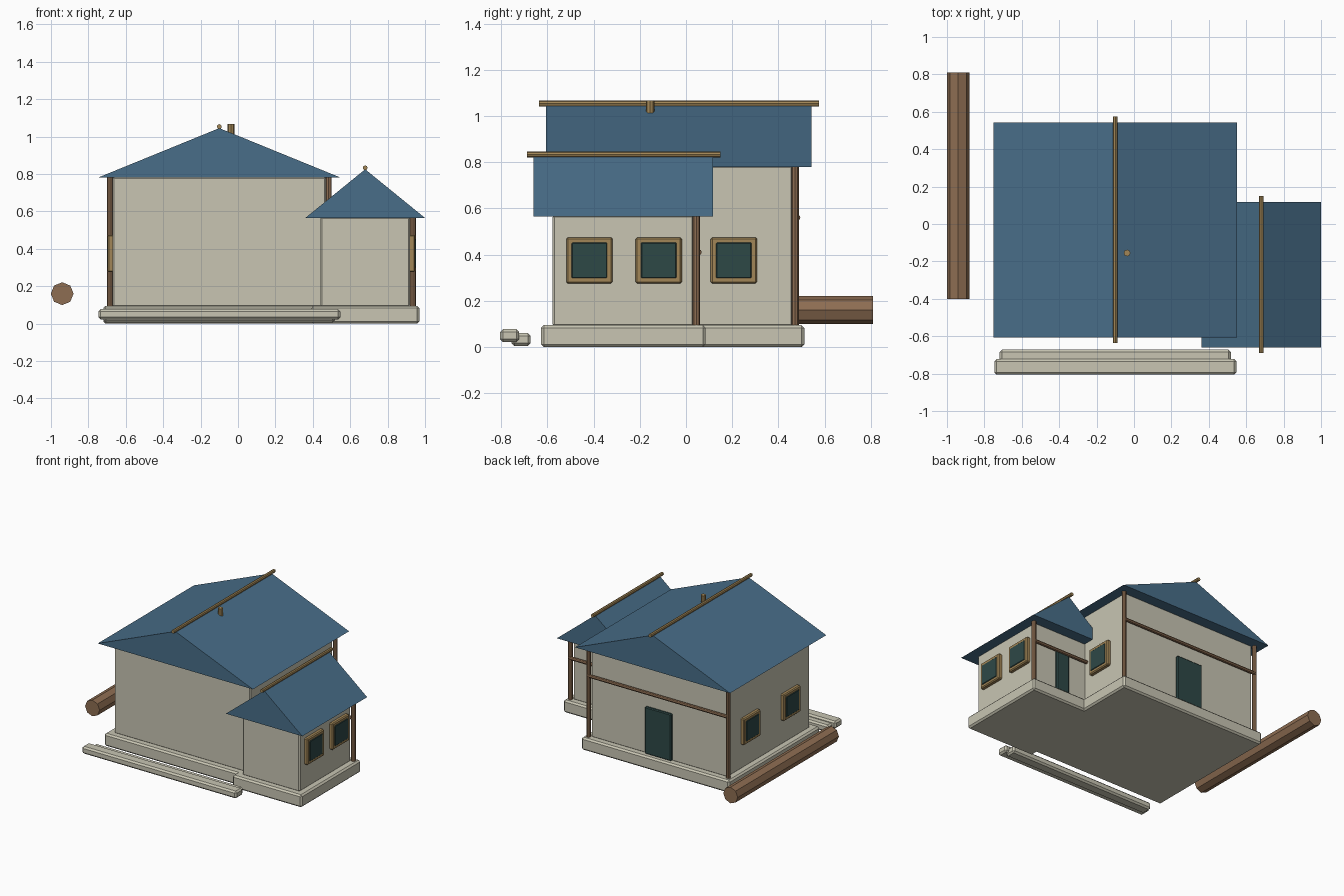
import bpy, bmesh
from math import pi
from mathutils import Matrix, Vector

old = bpy.data.objects.get("Cube")
if old:
    bpy.data.objects.remove(old, do_unlink=True)


def material(name, rgb):
    m = bpy.data.materials.new(name)
    m.use_nodes = True
    m.diffuse_color = (*rgb, 1)
    m.node_tree.nodes["Principled BSDF"].inputs["Base Color"].default_value = (*rgb, 1)
    return m


plaster = material("pale plaster", (0.58, 0.56, 0.45))
roof_blue = material("slate blue", (0.065, 0.155, 0.25))
wood = material("brown wood", (0.27, 0.155, 0.085))
trim = material("golden wood", (0.36, 0.24, 0.095))
glass = material("dark green", (0.027, 0.065, 0.062))


def finish(name, bm, mat, bevel=0):
    bmesh.ops.recalc_face_normals(bm, faces=bm.faces)
    mesh = bpy.data.meshes.new(name)
    bm.to_mesh(mesh)
    bm.free()
    mesh.materials.append(mat)
    ob = bpy.data.objects.new(name, mesh)
    bpy.context.scene.collection.objects.link(ob)
    if bevel:
        mod = ob.modifiers.new("edge bevel", "BEVEL")
        mod.width = bevel
        mod.segments = 1
    return ob


def box(name, x, y, z, mat, bevel=0.008):
    """Box from its (low, high) range on each axis."""
    bm = bmesh.new()
    mid = Vector([(r[0] + r[1]) / 2 for r in (x, y, z)])
    size = [r[1] - r[0] for r in (x, y, z)]
    bmesh.ops.create_cube(bm, size=1, matrix=Matrix.Translation(mid) @ Matrix.Diagonal((*size, 1)))
    return finish(name, bm, mat, bevel)


def rod(name, start, end, radius, mat):
    """Eight-sided rod between two points."""
    bm = bmesh.new()
    a, b = Vector(start), Vector(end)
    turn = (b - a).to_track_quat("Z", "Y").to_matrix().to_4x4()
    bmesh.ops.create_cone(bm, cap_ends=True, segments=8, radius1=radius, radius2=radius,
                          depth=(b - a).length, matrix=Matrix.Translation((a + b) / 2) @ turn)
    return finish(name, bm, mat)


def gable(name, x, y, z):
    """Solid triangular roof with its ridge along y."""
    bm = bmesh.new()
    section = ((x[0], z[0]), (x[1], z[0]), ((x[0] + x[1]) / 2, z[1]))
    face = bm.faces.new([bm.verts.new((px, y[0], pz)) for px, pz in section])
    out = bmesh.ops.extrude_face_region(bm, geom=[face])
    moved = [v for v in out["geom"] if isinstance(v, bmesh.types.BMVert)]
    bmesh.ops.translate(bm, verts=moved, vec=(0, y[1] - y[0], 0))
    return finish(name, bm, roof_blue)


def building(prefix, x, y, eave, peak, beam_z, post_xs, beam_xs):
    """Foundation, walls, roof, ridge and rear timber of one block."""
    def grow(r, d):
        return (r[0] - d, r[1] + d)
    back = y[1] + 0.01
    box(prefix + "_foundation", grow(x, 0.05), grow(y, 0.05), (0, 0.095), plaster, 0.012)
    box(prefix + "_walls", x, y, (0.09, eave + 0.005), plaster)
    gable(prefix + "_roof", grow(x, 0.08), grow(y, 0.082), (eave, peak))
    mid = (x[0] + x[1]) / 2
    rod(prefix + "_ridge_pole", (mid, y[0] - 0.112, peak + 0.008),
        (mid, y[1] + 0.114, peak + 0.008), 0.013, trim)
    for i, px in enumerate(post_xs):
        rod(f"{prefix}_corner_post_{i + 1}", (px, back, 0.095), (px, back, eave), 0.016, wood)
    rod(prefix + "_back_beam", (beam_xs[0], back + 0.01, beam_z),
        (beam_xs[1], back + 0.01, beam_z), 0.013, wood)


# Two house blocks
building("main", (-0.67, 0.47), (-0.525, 0.462), 0.78, 1.045, 0.56, (-0.685, 0.485), (-0.685, 0.485))
building("wing", (0.44, 0.92), (-0.577, 0.035), 0.565, 0.825, 0.41, (0.936,), (0.47, 0.936))

# Windows: wall x, outward direction, centre y
for i, (wx, side, wy) in enumerate(((0.92, 1, -0.418), (0.92, 1, -0.118), (0.47, 1, 0.207),
                                    (-0.67, -1, 0.2), (-0.67, -1, -0.28))):
    for part, half, depth, mat in (("frame", 0.1, 0.027, trim), ("glass", 0.08, 0.031, glass)):
        xs = sorted((wx - side * 0.01, wx + side * depth))
        box(f"window_{part}_{i + 1}", xs, (wy - half, wy + half),
            (0.375 - half, 0.375 + half), mat, 0.007)

# Back doors
box("main_door", (-0.21, 0.01), (0.45, 0.48), (0.095, 0.45), glass, 0.006)
box("wing_door", (0.625, 0.735), (0.02, 0.053), (0.095, 0.41), glass, 0.006)

# Chimney stub, front steps and side log
rod("chimney_stub", (-0.037, -0.155, 0.97), (-0.037, -0.155, 1.068), 0.018, trim)
box("lower_step", (-0.718, 0.518), (-0.755, -0.672), (0.005, 0.06), plaster, 0.012)
box("upper_step", (-0.747, 0.547), (-0.805, -0.722), (0.022, 0.077), plaster, 0.012)
rod("side_log", (-0.94, -0.4, 0.16), (-0.94, 0.81, 0.16), 0.061, wood)
